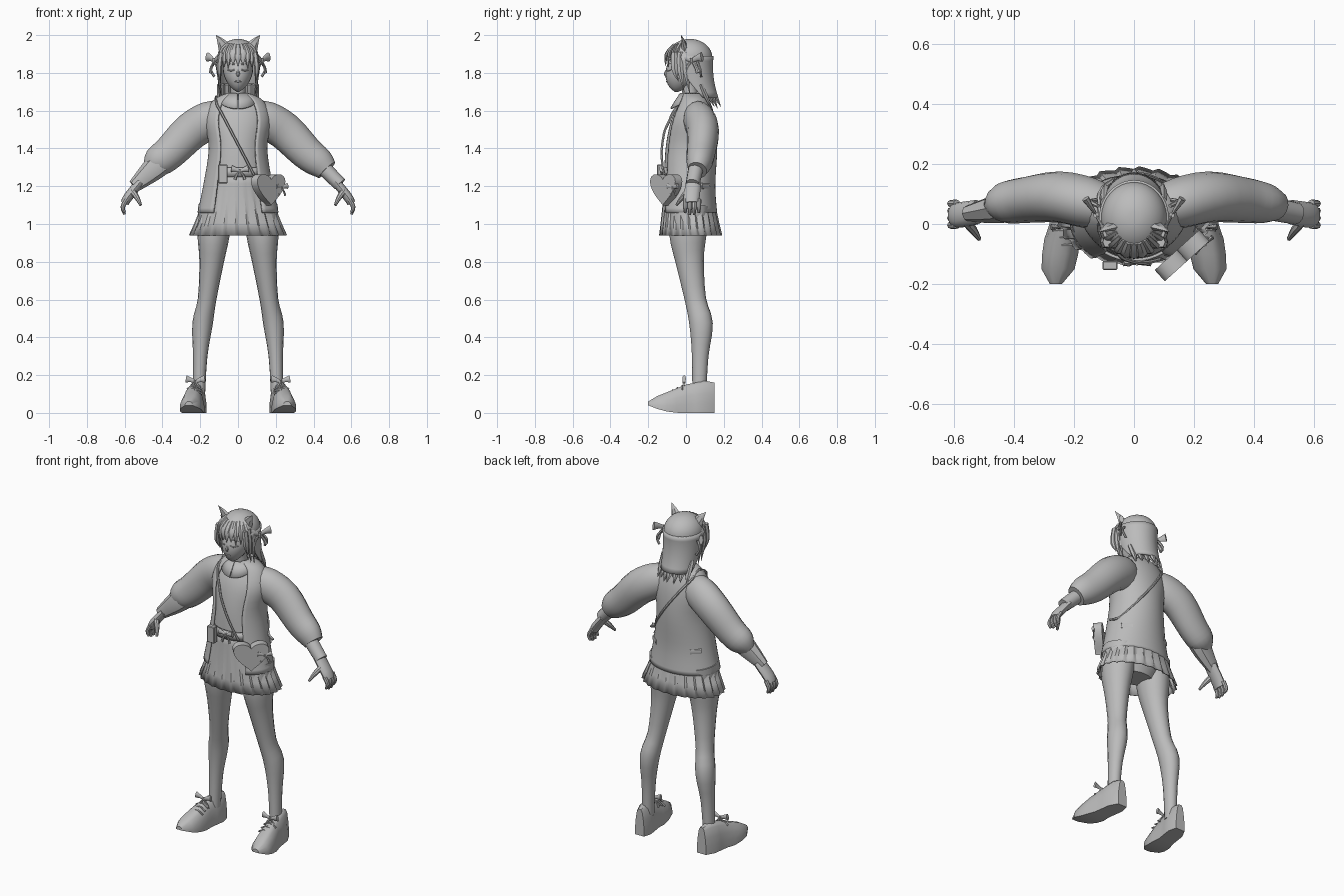
import bpy, bmesh
from math import sin, cos, pi, sqrt, radians
from mathutils import Vector, Matrix

if "Cube" in bpy.data.objects:
    bpy.data.objects.remove(bpy.data.objects["Cube"])

colour = (.5, .5, .5, 1)
grey = bpy.data.materials.new("plain grey")
grey.use_nodes = True
grey.diffuse_color = colour
grey.node_tree.nodes["Principled BSDF"].inputs["Base Color"].default_value = colour
SIDES = ((1, "left"), (-1, "right"))


def finish(name, mesh_builder, angle=40, thick=0):
    bmesh.ops.recalc_face_normals(mesh_builder, faces=mesh_builder.faces)
    mesh = bpy.data.meshes.new(name)
    mesh_builder.to_mesh(mesh)
    mesh_builder.free()
    mesh.materials.append(grey)
    mesh.polygons.foreach_set("use_smooth", [True] * len(mesh.polygons))
    mesh.set_sharp_from_angle(angle=radians(angle))
    part = bpy.data.objects.new(name, mesh)
    bpy.context.scene.collection.objects.link(part)
    if thick:
        shell = part.modifiers.new("thickness", "SOLIDIFY")
        shell.thickness = thick
        shell.offset = 0
    return part


def grid(name, rows, closed=True, caps=False, angle=40, thick=0):
    """Skin rows of points with quads."""
    builder = bmesh.new()
    verts = [[builder.verts.new(point) for point in row] for row in rows]
    count = len(rows[0])
    for lower, upper in zip(verts, verts[1:]):
        for i in range(count if closed else count - 1):
            j = (i + 1) % count
            builder.faces.new((lower[i], lower[j], upper[j], upper[i]))
    if caps:
        builder.faces.new(verts[0])
        builder.faces.new(verts[-1])
    return finish(name, builder, angle, thick)


def smooth(sections, steps=3):
    """Catmull-Rom resampling of a section list."""
    pts = [Vector(section) for section in sections]
    padded = [pts[0]] + pts + [pts[-1]]
    result = []
    for a, b, c, d in zip(padded, pts, pts[1:], padded[3:]):
        for step in range(steps):
            t = step / steps
            result.append(b + (c - a) * t / 2 + (a * 2 - b * 5 + c * 4 - d) * t ** 2 / 2
                          + (b * 3 - a - c * 3 + d) * t ** 3 / 2)
    return result + [pts[-1]]


def tube(name, sections, sides=12, mirror=1, flat=1):
    """Tube through sections of x, y, z, radius; flat scales the radius along y."""
    sections = smooth(sections)
    centres = [Vector((s[0] * mirror, s[1], s[2])) for s in sections]
    rows = []
    for i, (centre, section) in enumerate(zip(centres, sections)):
        along = (centres[min(i + 1, len(centres) - 1)] - centres[max(i - 1, 0)]).normalized()
        guide = Vector((0, 0, 1)) if abs(along.y) > .9 else Vector((0, 1, 0))
        deep = (guide - along * guide.dot(along)).normalized()
        across = deep.cross(along)
        radius = max(section[3], .001)
        turns = [2 * pi * j / sides for j in range(sides)]
        rows.append([centre + (across * cos(t) + deep * flat * sin(t)) * radius for t in turns])
    return grid(name, rows, caps=True)


def cord(name, points, radius):
    return tube(name, [(*point, radius) for point in points], 6)


def ring(z, centre, width, depth, gap=0, count=40):
    """Level ellipse starting at the front; a gap leaves the front open."""
    points = count + 1 if gap else count
    turns = [gap + 2 * (pi - gap) * i / count for i in range(points)]
    return [(width * sin(t), centre - depth * cos(t), z) for t in turns]


def surface_y(section, x, side, offset=0):
    """Depth of the front (-1) or back (1) of an elliptic section at x."""
    z, centre, width, depth = section
    return centre + side * (depth * sqrt(max(0, 1 - (x / width) ** 2)) + offset)


def bow(name, centre, size, turn=0):
    """Ribbon bow with knot, loops and tails, turned about z."""
    place = Matrix.Translation(centre) @ Matrix.Rotation(turn, 4, "Z") @ Matrix.Scale(size, 4)
    parts = [tube(name + " knot", [(0, 0, -.2, .15), (0, 0, .2, .15)], 8)]
    for mirror, side in SIDES:
        parts.append(tube(f"{name} {side} loop", [(0, 0, 0, .15), (.5, 0, .2, .25), (1, 0, .3, .4)], 8, mirror, .5))
        parts.append(tube(f"{name} {side} tail", [(0, 0, 0, .1), (.4, 0, -.5, .15), (.6, 0, -1, .2)], 6, mirror, .5))
    for part in parts:
        part.data.transform(place)


# Torso: shirt, open coat and belt, from sections of height, centre, half width, half depth
BODY = smooth([(1.69, .03, .05, .05), (1.65, .04, .13, .08), (1.55, .03, .17, .12),
               (1.4, .02, .15, .14), (1.2, .01, .18, .14), (1.06, .01, .21, .15)], 4)
inset = .012
grid("shirt", [ring(z, c, w - inset, d - inset) for z, c, w, d in BODY if z > 1.27])
grid("coat", [ring(*section, gap=.66) for section in BODY], closed=False, thick=.01)
grid("belt", [ring(z, .01, .16, .13) for z in (1.3, 1.25)], thick=.01)

# Pleated skirt: flared rings with a sawtooth that deepens toward the hem
rows = []
for step in range(6):
    fall = step / 5
    flare = fall ** 1.5
    centre = .01 + .015 * flare
    outline = ring(1.28 - .34 * fall, centre, .15 + .1 * flare, .12 + .04 * flare, count=96)
    row = []
    for i, (x, y, z) in enumerate(outline):
        pleat = 1 + .06 * fall * (i % 4 / 3 - .5)
        row.append((x * pleat, centre + (y - centre) * pleat, z))
    rows.append(row)
grid("pleated_skirt", rows, angle=25, thick=.006)
tube("shorts", [(0, .02, 1.16, .14), (0, .02, 1.05, .16), (0, .02, .95, .1)], 20, flat=.7)

# Rounded collar, drooping at the front
rows = []
for spread in (0, .5, 1):
    size = .05 + .05 * spread
    outline = ring(1.69 - .04 * spread, .02, size, size, gap=.03)
    rows.append([(x, y, z - spread * .05 * max(0, -y / size)) for x, y, z in outline])
grid("collar", rows, closed=False, thick=.008)
tube("neck", [(0, .03, 1.63, .045), (0, .02, 1.7, .04), (0, .01, 1.76, .04)])


# Head: an egg narrowing forward to the chin
def head_section(z):
    rise = (z - 1.7) / .25
    swell = max(.02, sin(pi * rise)) ** .6
    return z, .01 - .06 * (1 - rise) ** 2, .08 * swell, .1 * swell


def face_line(name, x_values, z_values, radius=.0035):
    points = [(x, surface_y(head_section(z), x, -1), z) for x, z in zip(x_values, z_values)]
    cord(name, points, radius)


grid("head", [ring(*head_section(1.7 + .25 * i / 20), count=24) for i in range(21)], caps=True)
tube("nose", [(0, -.1, 1.82, .004), (0, -.107, 1.797, .01), (0, -.1, 1.783, .008)], 8)
face_line("mouth", (-.017, 0, .017), (1.757, 1.754, 1.757), .004)
for mirror, side in SIDES:
    across = [mirror * x for x in (.018, .037, .056)]
    face_line(f"{side} closed eye", across, (1.818, 1.811, 1.818))
    face_line(f"{side} brow", across, (1.845, 1.85, 1.843))

# Hair: dome cap, long back fall and pointed locks
dome = [pi / 2 * i / 9 for i in range(9)]
grid("hair_cap", [ring(1.88 + .1 * sin(a), .02, .11 * cos(a), .12 * cos(a), count=32) for a in dome],
     caps=True, angle=60)
falls = [i / 8 for i in range(9)]
grid("hair_back", [ring(1.89 - .22 * f, .02 + .05 * f * f, .11 - .015 * f, .12 - .025 * f, .75 + f) for f in falls],
     closed=False, angle=60, thick=.012)
for i in range(-3, 4):
    x, y = i * .03, .16 - abs(i) * .017
    tube(f"back lock {i}", [(x, y - .03, 1.74, .02), (x, y, 1.67, .02),
                            (x * 1.1, y + .025, 1.62 - .01 * (i % 2), 0)], 6, flat=.6)
for i in range(-4, 5):
    across, ahead = .1 * sin(i / 4), .12 * cos(i / 4)
    tip = 1.836 + .01 * (i % 2) - .006 * abs(i)
    tube(f"fringe lock {i}", [(across * .6, .02 - ahead * .7, 1.95, .014), (across, .016 - ahead, 1.9, .02),
                              (across * 1.1, .01 - ahead, tip, 0)], 6, flat=.5)
for mirror, side in SIDES:
    for i in range(3):
        y, tip = -.06 + .03 * i, (1.755, 1.7, 1.69)[i]
        tube(f"{side} side lock {i}", [(.09, y, 1.91, .014), (.1, y, 1.82, .014), (.095, y + .02, tip, 0)],
             6, mirror, 1.4)
    tube(f"{side} cat ear", [(.064, -.005, 1.92, .04), (.09, -.015, 1.965, .021), (.117, -.026, 2, 0)],
         6, mirror, .5)
    bow(f"{side} hair bow", (mirror * .126, .03, 1.865), .065, mirror)
    cord(f"{side} hair ribbon", [(mirror * .12, .06, 1.86), (mirror * .145, .075, 1.82), (mirror * .125, .08, 1.78)], .007)

# Sleeves and hands; the left cuff is narrow, the right one a pointed bell
for mirror, side in SIDES:
    tube(f"{side} sleeve", [(.08, .05, 1.57, .08), (.15, .07, 1.55, .1), (.25, .09, 1.49, .1), (.36, .08, 1.38, .09),
                            (.43, .07, 1.325, .08), (.47, .06, 1.285, .06 if mirror > 0 else .04)], 16, mirror, .85)
    tube(f"{side} palm", [(.52, .04, 1.22, .024), (.58, .03, 1.145, .025), (.6, .03, 1.11, .022)], 12, mirror, 1.7)
    for finger in range(4):
        y, tip = .068 - .024 * finger, 1.06 - .01 * (finger in (1, 2))
        tube(f"{side} finger {finger}", [(.59, y, 1.13, .013), (.61, y, 1.09, .012), (.6, y, tip, .007)], 8, mirror)
    tube(f"{side} thumb", [(.56, .01, 1.175, .017), (.535, -.02, 1.14, .014), (.515, -.05, 1.1, .007)], 8, mirror)
tube("left cuff", [(.465, .05, 1.285, .04), (.54, .035, 1.21, .037)])
tube("right cuff", [(.4, .065, 1.335, .07), (.46, .05, 1.28, .06), (.55, .035, 1.2, .035)], 8, -1, .8)

# Legs and shoes
half = [(1, 0), (1, .3), (.86, .6), (.6, .9), (.3, 1)]
arch = half + [(-x, z) for x, z in reversed(half)]
shoe_tops = (.16, .17, .16, .15, .13, .11, .09, .06)
shoe_widths = (.03, .05, .05, .05, .06, .06, .055, .02)
for mirror, side in SIDES:
    tube(f"{side} leg", [(.12, .02, 1.1, .09), (.13, .01, .94, .085), (.14, .02, .8, .065), (.164, .05, .6, .049),
                         (.188, .08, .47, .054), (.2, .075, .3, .038), (.206, .07, .1, .032)], 16, mirror, 1.15)
    rows = []
    for i, (top, width) in enumerate(zip(shoe_tops, shoe_widths)):
        forward = i / 7
        sole = .04 * max(0, 2 * forward - 1) ** 2
        rows.append([(mirror * (.21 + .05 * forward + width * x), .15 - .35 * forward, sole + (top - sole) * z)
                     for x, z in arch])
    grid(f"{side} shoe", rows, caps=True, angle=50)
    bow(f"{side} lace bow", (mirror * .226, -.01, .165), .05)
    for lace in range(3):
        y, z = -.02 - .025 * lace, .145 - .012 * lace
        cord(f"{side} lace {lace}", [(mirror * (.23 + x), y, z - abs(x) / 2) for x in (-.04, 0, .04)], .005)

# Heart bag with its bow
builder = bmesh.new()
turns = [2 * pi * i / 40 for i in range(40)]
heart = [(.1 * sin(t) ** 3, -.025, .08 * cos(t) - .03 * cos(2 * t) - .012 * cos(3 * t)) for t in turns]
face = builder.faces.new([builder.verts.new(point) for point in heart])
pushed = bmesh.ops.extrude_face_region(builder, geom=[face])["geom"]
bmesh.ops.translate(builder, verts=[v for v in pushed if isinstance(v, bmesh.types.BMVert)], vec=(0, .05, 0))
bag = finish("heart_bag", builder)
bag_turn = radians(42)
bag.data.transform(Matrix.Translation((.16, -.105, 1.195)) @ Matrix.Rotation(bag_turn, 4, "Z"))
bow("bag bow", (.232, -.07, 1.19), .04, bag_turn)


# Strap laid over the coat, front and back
def strap_run(side, reach):
    path = []
    for f in falls:
        x, z = -.115 + reach * f, 1.64 - .38 * f
        nearest = min(BODY, key=lambda section: abs(section[0] - z))
        path.append((x, surface_y(nearest, x, side, .008), z))
    return path


shoulder, hip = (-.115, .04, 1.675), (.21, .04, 1.24)
cord("bag_strap", strap_run(-1, .2)[::-1] + [shoulder] + strap_run(1, .28) + [hip], .007)

# Belt bow, pouch and small back flaps
bow("belt bow", (.01, -.132, 1.28), .045)
builder = bmesh.new()
bmesh.ops.create_cube(builder, matrix=Matrix.Translation((-.08, -.138, 1.265)) @ Matrix.Diagonal((.05, .03, .1, 1)))
bmesh.ops.bevel(builder, geom=builder.edges[:], offset=.004, segments=1, affect="EDGES")
finish("belt_pouch", builder, 20)
for mirror, side in SIDES:
    tube(f"{side} back flap", [(.11, .12, 1.2, .018), (.16, .08, 1.2, .018)], 8, mirror, .6)
